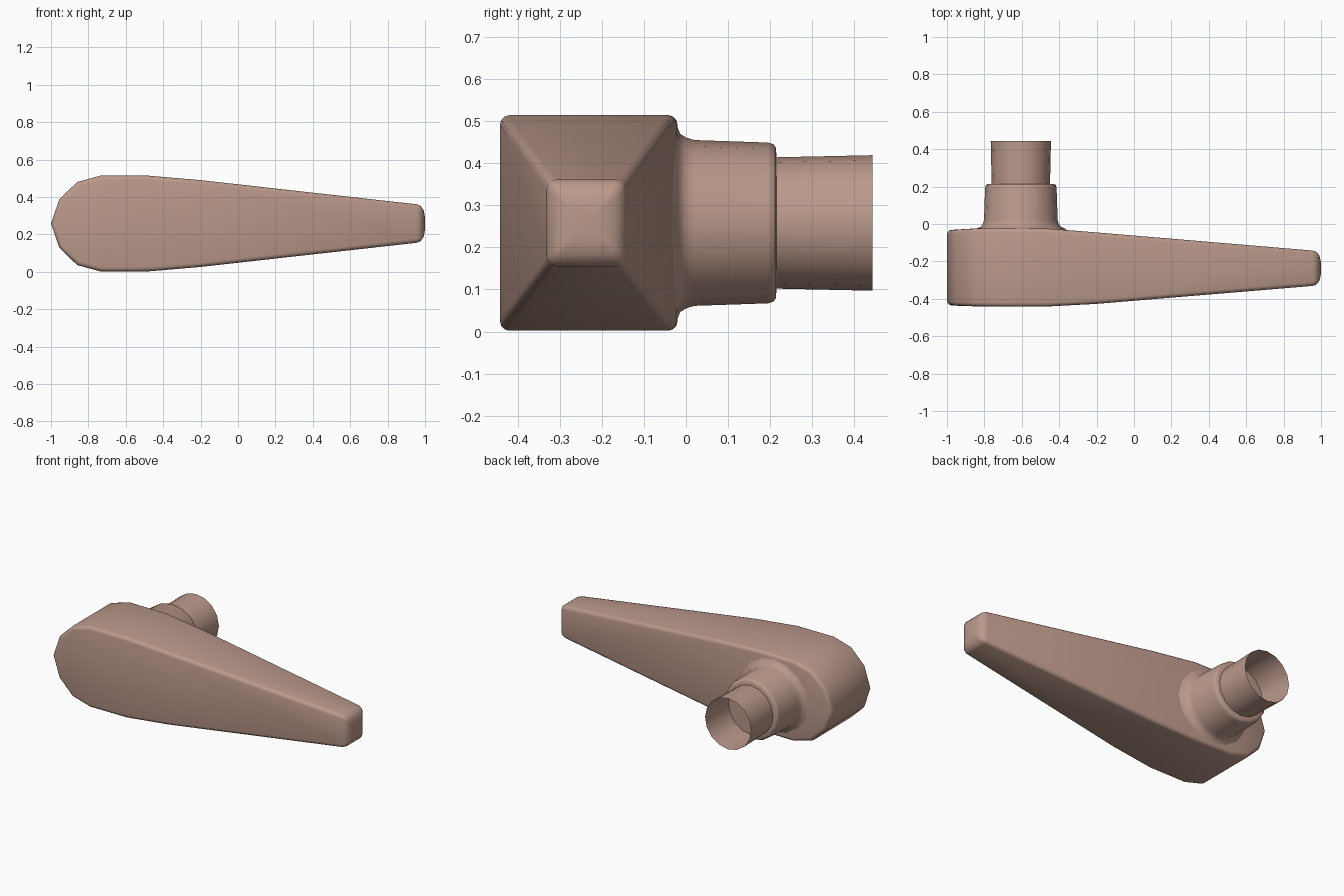
import bpy, bmesh
from math import sin, cos, tau

if "Cube" in bpy.data.objects:
    bpy.data.objects.remove(bpy.data.objects["Cube"])

AX, AZ = -0.605, 0.258      # stem axis position; AZ is also the mid height


def finish(name, bm, angle):
    me = bpy.data.meshes.new(name)
    bm.to_mesh(me)
    bm.free()
    ob = bpy.data.objects.new(name, me)
    bpy.context.collection.objects.link(ob)
    me.materials.append(mat)
    bpy.ops.object.select_all(action='DESELECT')
    ob.select_set(True)
    bpy.context.view_layer.objects.active = ob
    bpy.ops.object.shade_smooth_by_angle(angle=angle)
    return ob


def lathe(name, profile, sides=16):
    """Revolve (radius, y) points about the stem axis; radius 0 closes it."""
    bm = bmesh.new()
    rings = []
    for r, y in profile:
        n = sides if r > 0 else 1
        rings.append([bm.verts.new((AX + r * cos(tau * i / sides), y,
                                    AZ + r * sin(tau * i / sides))) for i in range(n)])
    for a, b in zip(rings, rings[1:]):
        for i in range(sides):
            j = (i + 1) % sides
            if len(b) == 1:
                bm.faces.new((a[j], a[i], b[0]))
            else:
                bm.faces.new((a[j], a[i], b[i], b[j]))
    return finish(name, bm, 0.7)


mat = bpy.data.materials.new("clay")
mat.diffuse_color = (0.50, 0.32, 0.26, 1)
mat.use_nodes = True
mat.node_tree.nodes["Principled BSDF"].inputs["Base Color"].default_value = mat.diffuse_color

# Lever: stations along x as (x, half height, front y, back y)
stations = [(-1.0, 0, -.433, -.033), (-.955, .13, -.437, -.030), (-.86, .222, -.44, -.024),
            (-.735, .256, -.442, -.020), (-.48, .256, -.442, -.023), (-.2, .232, -.427, -.045),
            (.955, .103, -.331, -.142)]
bm = bmesh.new()
front, back = [], []
for x, h, yf, yb in stations:
    for rail, y in ((front, yf), (back, yb)):
        top = bm.verts.new((x, y, AZ + h))
        rail.append((top, bm.verts.new((x, y, AZ - h)) if h else top))


def face(*vs):
    bm.faces.new(list(dict.fromkeys(vs)))


for i in range(len(stations) - 1):
    for rail in (front, back):
        face(rail[i][0], rail[i][1], rail[i + 1][1], rail[i + 1][0])
    for s in (0, 1):
        face(front[i][s], front[i + 1][s], back[i + 1][s], back[i][s])
face(front[-1][0], front[-1][1], back[-1][1], back[-1][0])

# Round the long rims of the front and back faces
rims = [bm.edges.get((rail[i][s], rail[i + 1][s]))
        for rail in (front, back) for i in range(len(stations) - 1) for s in (0, 1)]
bm.normal_update()
bmesh.ops.recalc_face_normals(bm, faces=bm.faces[:])
bmesh.ops.bevel(bm, geom=rims, offset=0.022, segments=3, profile=0.5, affect='EDGES')

# Domed tip
bm.faces.ensure_lookup_table()
tip = max(bm.faces, key=lambda f: f.calc_center_median().x)
cy, last = -0.2365, 1.0
for x, k in ((.976, .92), (.991, .72), (.998, .45), (1.0, .2)):
    tip = bmesh.ops.extrude_discrete_faces(bm, faces=[tip])['faces'][0]
    for v in tip.verts:
        v.co = (x, cy + (v.co.y - cy) * k / last, AZ + (v.co.z - AZ) * k / last)
    last = k
bmesh.ops.recalc_face_normals(bm, faces=bm.faces[:])
finish("lever_handle", bm, 0.7)

# Flared collar with a closed end
lathe("collar", [(.25, -.034), (.232, -.022), (.212, -.014), (.203, 0), (.197, .02),
                 (.191, .195), (.187, .208), (.178, .214), (.155, .215), (0, .215)])

# Open thin-walled stem
lathe("stem_tube", [(.156, .212), (.161, .443)])
